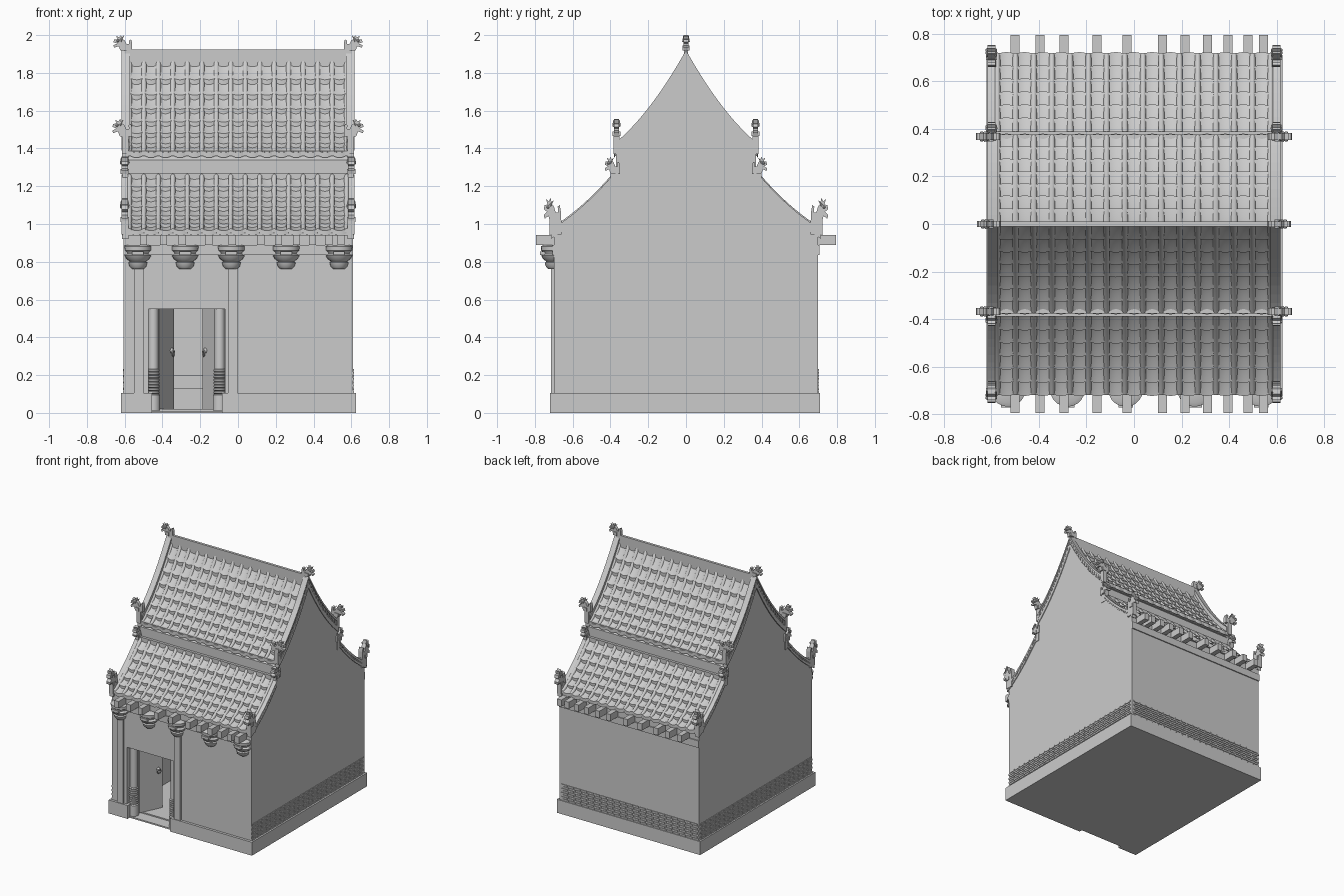
import bpy, bmesh, math
from mathutils import Matrix, Vector

if "Cube" in bpy.data.objects:
    bpy.data.objects.remove(bpy.data.objects["Cube"])


def finish(name, bm, smooth=False):
    bmesh.ops.recalc_face_normals(bm, faces=bm.faces)
    me = bpy.data.meshes.new(name)
    bm.to_mesh(me)
    bm.free()
    ob = bpy.data.objects.new(name, me)
    bpy.context.collection.objects.link(ob)
    if smooth:
        bpy.context.view_layer.objects.active = ob
        bpy.ops.object.select_all(action='DESELECT')
        ob.select_set(True)
        bpy.ops.object.shade_smooth_by_angle(angle=math.radians(40))
    return ob


def add_box(bm, x0, x1, y0, y1, z0, z1):
    m = Matrix.Translation(((x0 + x1) / 2, (y0 + y1) / 2, (z0 + z1) / 2))
    m = m @ Matrix.Diagonal((abs(x1 - x0), abs(y1 - y0), abs(z1 - z0), 1))
    bmesh.ops.create_cube(bm, size=1, matrix=m)


def box(name, *dims):
    bm = bmesh.new()
    add_box(bm, *dims)
    return finish(name, bm)


def add_prism(bm, pts, a, b):
    """Extrude a (y, z) outline along x from a to b."""
    f = bm.faces.new([bm.verts.new((a, y, z)) for y, z in pts])
    r = bmesh.ops.extrude_face_region(bm, geom=[f])
    vs = [v for v in r['geom'] if isinstance(v, bmesh.types.BMVert)]
    bmesh.ops.translate(bm, verts=vs, vec=(b - a, 0, 0))


def lathe(name, prof, loc, sy=1.0, n=20):
    bm = bmesh.new()
    rings = [[bm.verts.new((loc[0] + r * math.cos(k * math.tau / n),
                            loc[1] + r * sy * math.sin(k * math.tau / n), z)) for k in range(n)]
             for r, z in prof]
    for p, q in zip(rings, rings[1:]):
        for k in range(n):
            bm.faces.new((p[k], p[(k + 1) % n], q[(k + 1) % n], q[k]))
    bm.faces.new(rings[0])
    bm.faces.new(rings[-1])
    return finish(name, bm, True)


def cut(ob, *cutters):
    for c in cutters:
        c.hide_render = True
        m = ob.modifiers.new('cut', 'BOOLEAN')
        m.object, m.operation, m.solver = c, 'DIFFERENCE', 'EXACT'
        bpy.context.view_layer.objects.active = ob
        bpy.ops.object.modifier_apply(modifier=m.name)


# Concave roof curves: height of the gable edge over distance from the ridge
def up(y): return 1.92 - 1.79 * y + 1.28 * y * y
def lo(y): return 1.245 - 1.143 * (y - .4) + .867 * (y - .4) ** 2
def span(a, b, n): return [a + (b - a) * i / n for i in range(n + 1)]


# Hollow body with gable ends, and plinth with a doorway notch
half = [(y, up(y) - .09) for y in span(0, .35, 8)] + [(.37, 1.34), (.37, 1.23)]
half += [(y, lo(y) - .035) for y in span(.39, .70, 6)] + [(.70, .05)]
outline = half + [(-y, z) for y, z in reversed(half[1:])]
bm = bmesh.new()
add_prism(bm, outline, -.605, .608)
body = finish('walls', bm)
plinth = box('plinth', -.62, .625, -.72, .71, 0, .105)
room = box('room_cutter', -.55, .55, -.64, .64, .02, .74)
door = box('door_cutter', -.475, -.07, -.8, -.6, .015, .55)
notch = box('notch_cutter', -.455, -.085, -.8, -.6, .011, .3)
step = box('step_cutter', -.455, -.085, -.8, -.695, -.1, .3)
cut(body, room, door)
cut(plinth, room, notch, step)
for c in (room, door, notch, step):
    bpy.data.objects.remove(c)

# Altar steps inside, and door leaves standing ajar with ring handles
box('altar_base', -.45, .0, .25, .645, .015, .13)
box('altar_top', -.42, -.03, .32, .645, .13, .2)
for hx, ex, side in ((-.425, -.345, 'left'), (-.095, -.18, 'right')):
    d = Vector((ex - hx, .17, 0))
    m = Matrix.Translation((hx, -.62, 0)) @ Matrix.Rotation(math.atan2(d.y, d.x), 4, 'Z')
    bm = bmesh.new()
    add_box(bm, 0, d.length, -.008, .008, .02, .55)
    bm.transform(m)
    finish('door_leaf_' + side, bm)
    at = Vector((hx, -.62, .33)) + d * .8
    out = Vector((1 if side == 'left' else -1, -.3, 0)).normalized()
    bpy.ops.mesh.primitive_uv_sphere_add(segments=12, ring_count=8, radius=.014, location=at + out * .01)
    bpy.context.object.name = 'door_knob_' + side
    bpy.ops.mesh.primitive_torus_add(location=at + out * .02 - Vector((0, 0, .014)), major_radius=.016,
                                     minor_radius=.004, major_segments=16, minor_segments=6,
                                     rotation=out.to_track_quat('Z', 'Y').to_euler())
    bpy.context.object.name = 'door_ring_' + side

# Rounded door jambs with ringed feet
for x, side in ((-.448, 'left'), (-.097, 'right')):
    lathe('door_jamb_' + side, [(.027, .012), (.027, .56)], (x, -.65))
    rings = []
    for i in range(8):
        z = .1 + i * .0165
        rings += [(.027, z), (.033, z + .004), (.033, z + .012), (.027, z + .0165)]
    lathe('jamb_foot_' + side, [(.036, .012), (.036, .095)] + rings, (x, -.653))

# Front pilasters, wall cornices and carved capitals
for x in (-.525, -.028):
    box('pilaster', x - .026, x + .026, -.715, -.69, .1, .78)
for s, n in ((-1, 'front'), (1, 'back')):
    box('cornice_' + n, -.605, .608, s * .69, s * .708, .835, .89)
cap = [(.03, .762), (.044, .775), (.05, .795), (.042, .802), (.06, .815), (.07, .832), (.056, .842),
       (.058, .85), (.07, .86), (.072, .882), (.055, .89)]
for x in (-.53, -.28, -.035, .255, .535):
    lathe('capital', cap, (x, -.70), .95)
    box('capital_scroll', x - .03, x + .03, -.772, -.69, .835, .855)

# Rafters running through from front to back
for x in (-.5, -.395, -.295, -.155, -.03, .12, .215, .31, .395, .48, .545):
    for s in (-1, 1):
        box('rafter', x - .019, x + .019, s * .55, s * .795, .89, .943)

# Brick courses on the sides and back
bm = bmesh.new()
for row in range(8):
    z = .106 + row * .0163
    off = .014 * (row % 2)
    for i in range(24):
        y = -.70 + off + i * .0575
        for x in (-.605, .608):
            add_box(bm, x - .005, x + .005, y, y + .05, z, z + .0125)
    for i in range(21):
        x = -.603 + off + i * .0565
        add_box(bm, x, x + .05, .695, .705, z, z + .0125)
finish('brick_courses', bm)


# Roof tiles: stepped concave pans with round ribs between them
def tiles(name, f, y0, y1, rows, s, base):
    bm = bmesh.new()
    cols, w = 15, 1.15 / 15
    for c in range(cols):
        xc = -.575 + w * (c + .5)
        for r in range(rows):
            a, b = (y0 + (y1 - y0) * (r + k) / rows for k in (0, 1))
            strips = []
            for y, lift in ((a, 0), ((a + b) / 2, .008), (b, .016), (b, -.01)):
                row = []
                for k in range(7):
                    t = k / 3 - 1
                    yy = y + (.008 * (1 - t * t) if lift not in (0, .008) else 0)
                    row.append(bm.verts.new((xc + t * w / 2, s * yy, f(y) - base + lift + .012 * t * t)))
                strips.append(row)
            for p, q in zip(strips, strips[1:]):
                for k in range(6):
                    bm.faces.new((p[k], p[k + 1], q[k + 1], q[k]))
    for c in range(cols + 1):
        xc = -.575 + w * c
        prev = None
        for y in span(y0, y1 + .004, 10):
            ring = [bm.verts.new((xc + .013 * math.cos(k * math.pi / 6), s * y,
                                  f(y) - base + .012 + .018 * math.sin(k * math.pi / 6))) for k in range(7)]
            if prev:
                for k in range(6):
                    bm.faces.new((prev[k], prev[k + 1], ring[k + 1], ring[k]))
            prev = ring
        bm.faces.new(prev)
    finish(name, bm, True)


# Silhouette of a roof beast looking along +u (u, z)
beast_outline = [(-.05, -.01), (.012, -.01), (.022, .014), (.045, .005), (.05, .018), (.03, .028), (.05, .036),
                 (.045, .05), (.028, .052), (.036, .07), (.02, .062), (.01, .074), (.003, .055), (-.01, .045),
                 (-.02, .026), (-.034, .026), (-.032, .045), (-.044, .05), (-.05, .03)]


def beast(name, loc, angle, w, su=1.0, sz=1.0):
    bm = bmesh.new()
    add_prism(bm, [(u * su, z * sz) for u, z in beast_outline], -w / 2, w / 2)
    for s in (-1, 1):
        bmesh.ops.create_icosphere(bm, subdivisions=2, radius=.008,
                                   matrix=Matrix.Translation((s * w / 2, .026 * su, .043 * sz)))
        bmesh.ops.create_cone(bm, cap_ends=True, segments=8, radius1=.007, radius2=.001, depth=.035,
                              matrix=Matrix.Translation((s * w * .55, .004 * su, .056 * sz))
                              @ Matrix.Rotation(.6, 4, 'X'))
        add_box(bm, s * w * .3, s * (w / 2 + .006), -.02 * su, .01 * su, -.01, .016)
    bm.transform(Matrix.Translation(loc) @ Matrix.Rotation(angle - math.pi / 2, 4, 'Z'))
    finish(name, bm)


# Gable edge: capped verge strips with tile-end dentils
def verge(name, f, y0, y1, s, sx, depth):
    bm = bmesh.new()
    ys = span(y0, y1, 10)
    for top, bot, xa, xb in ((0, .02, .572, .617), (.018, depth * .6, .575, .61), (depth * .6, depth, .58, .614)):
        pts = [(s * y, f(y) - top) for y in ys] + [(s * y, f(y) - bot) for y in reversed(ys)]
        add_prism(bm, pts, sx * xa, sx * xb)
    for y in span(y0 + .01, y1 - .01, 16):
        z = f(y) - depth * .45
        add_box(bm, sx * .6, sx * .616, s * y - .005, s * y + .005, z - .01, z + .01)
    finish(name, bm)


for s, n in ((-1, 'front'), (1, 'back')):
    tiles('upper_tiles_' + n, up, .008, .372, 7, s, .07)
    tiles('lower_tiles_' + n, lo, .385, .715, 6, s, .022)
    # Wall band between the two roofs, and the lower eave board
    box('band_upper_' + n, -.59, .59, s * .34, s * .376, 1.36, 1.387)
    box('band_lower_' + n, -.59, .59, s * .34, s * .39, 1.22, 1.27)
    box('eave_board_' + n, -.58, .58, s * .66, s * .712, .94, .962)
    for sx, m in ((-1, 'left'), (1, 'right')):
        tag = n + '_' + m
        verge('upper_verge_' + tag, up, 0, .37, s, sx, .095)
        verge('lower_verge_' + tag, lo, .385, .715, s, sx, .05)
        box('verge_post_' + tag, sx * .58, sx * .615, s * .352, s * .383, 1.37, 1.47)
        box('lower_post_' + tag, sx * .582, sx * .612, s * .36, s * .40, 1.2, 1.28)
        beast('corner_beast_' + tag, (sx * .613, s * .368, 1.475), 0 if sx > 0 else math.pi, .028, 1.05, 1.1)
        beast('middle_beast_' + tag, (sx * .6, s * .39, 1.275), s * math.pi / 2, .034, .8, 1.1)
        beast('eave_beast_' + tag, (sx * .6, s * .708, 1.02), s * math.pi / 2, .034, .9, 1.6)
        box('eave_block_' + tag, sx * .58, sx * .617, s * .66, s * .722, .945, 1.02)

# Ridge wall with end beasts
box('ridge_wall', -.6, .6, -.01, .01, 1.8, 1.925)
for sx, m in ((-1, 'left'), (1, 'right')):
    beast('ridge_beast_' + m, (sx * .61, 0, 1.928), 0 if sx > 0 else math.pi, .024, 1, .97)
